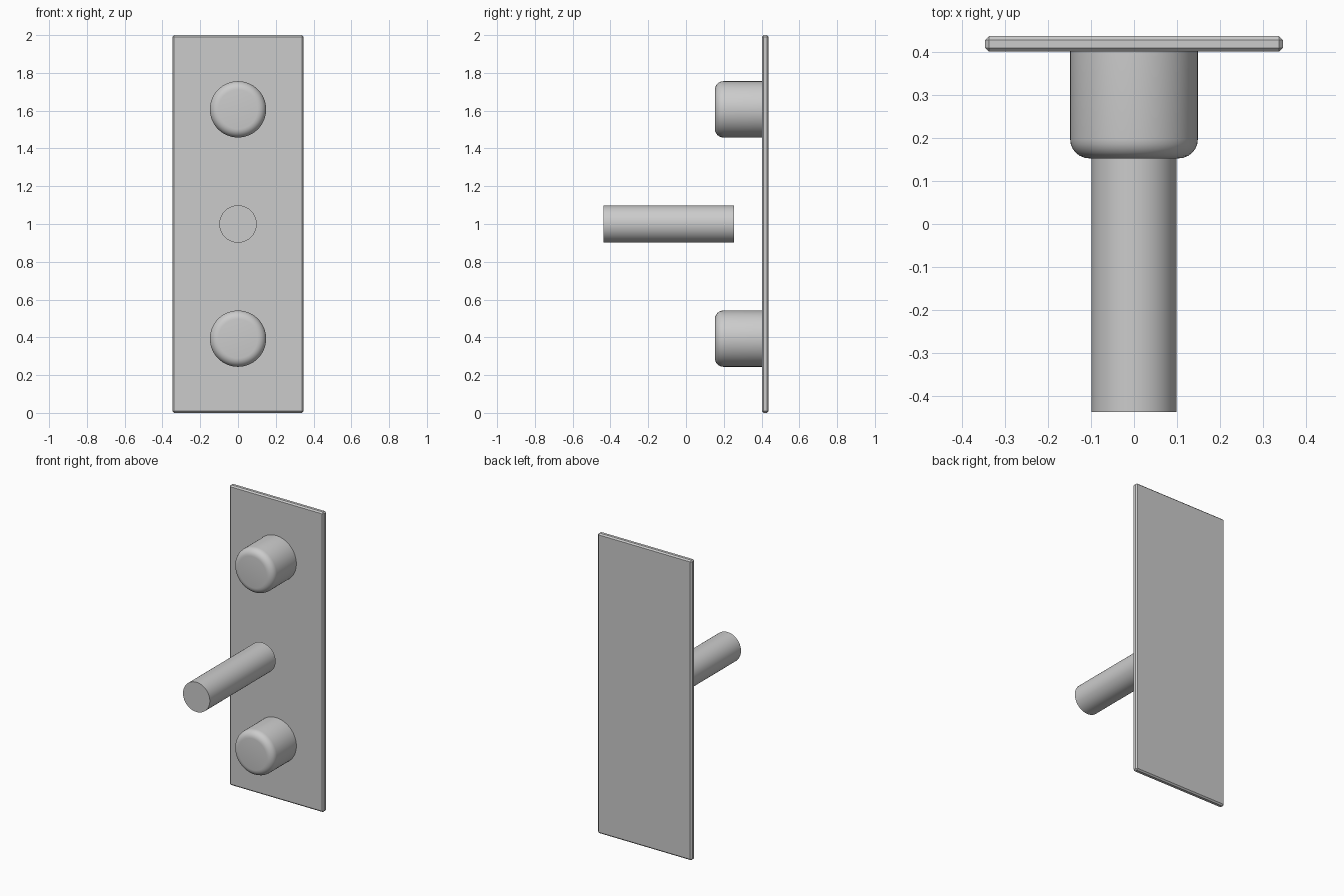
import bpy
import bmesh
import math
from mathutils import Matrix

cube = bpy.data.objects.get("Cube")
if cube:
    bpy.data.objects.remove(cube, do_unlink=True)

grey = bpy.data.materials.new("plain grey")
grey.use_nodes = True
colour = (0.6, 0.6, 0.6, 1)
grey.diffuse_color = colour
grey.node_tree.nodes["Principled BSDF"].inputs["Base Color"].default_value = colour


def finish(name, bm):
    """Turn a bmesh into a named, coloured object."""
    mesh = bpy.data.meshes.new(name)
    bmesh.ops.recalc_face_normals(bm, faces=bm.faces)
    bm.to_mesh(mesh)
    bm.free()
    mesh.materials.append(grey)
    obj = bpy.data.objects.new(name, mesh)
    bpy.context.collection.objects.link(obj)
    return obj


def smooth(obj):
    bpy.ops.object.select_all(action="DESELECT")
    obj.select_set(True)
    bpy.context.view_layer.objects.active = obj
    bpy.ops.object.shade_smooth_by_angle(angle=math.radians(35))


def cylinder(name, radius, front, back, z, rounding=0):
    """Round bar along y, with an optional rounded front rim."""
    bm = bmesh.new()
    place = Matrix.Translation((0, (front + back) / 2, z)) @ Matrix.Rotation(math.pi / 2, 4, "X")
    bmesh.ops.create_cone(bm, cap_ends=True, segments=64, radius1=radius,
                          radius2=radius, depth=back - front, matrix=place)
    if rounding:
        rim = [e for e in bm.edges if all(v.co.y < front + 0.001 for v in e.verts)]
        bmesh.ops.bevel(bm, geom=rim, offset=rounding, segments=6,
                        profile=0.5, affect="EDGES")
    smooth(finish(name, bm))


# Back plate with narrow chamfers
bm = bmesh.new()
size = Matrix.Diagonal((0.694, 0.036, 2, 1))
bmesh.ops.create_cube(bm, size=1, matrix=Matrix.Translation((0, 0.42, 1)) @ size)
bmesh.ops.bevel(bm, geom=bm.edges[:], offset=0.009, segments=1, affect="EDGES")
finish("back_plate", bm)

# Two rounded knobs and the floating rod between them
for name, z in (("upper_knob", 1.607), ("lower_knob", 0.393)):
    cylinder(name, 0.149, 0.153, 0.41, z, rounding=0.045)
cylinder("centre_rod", 0.099, -0.438, 0.255, 1.0)
